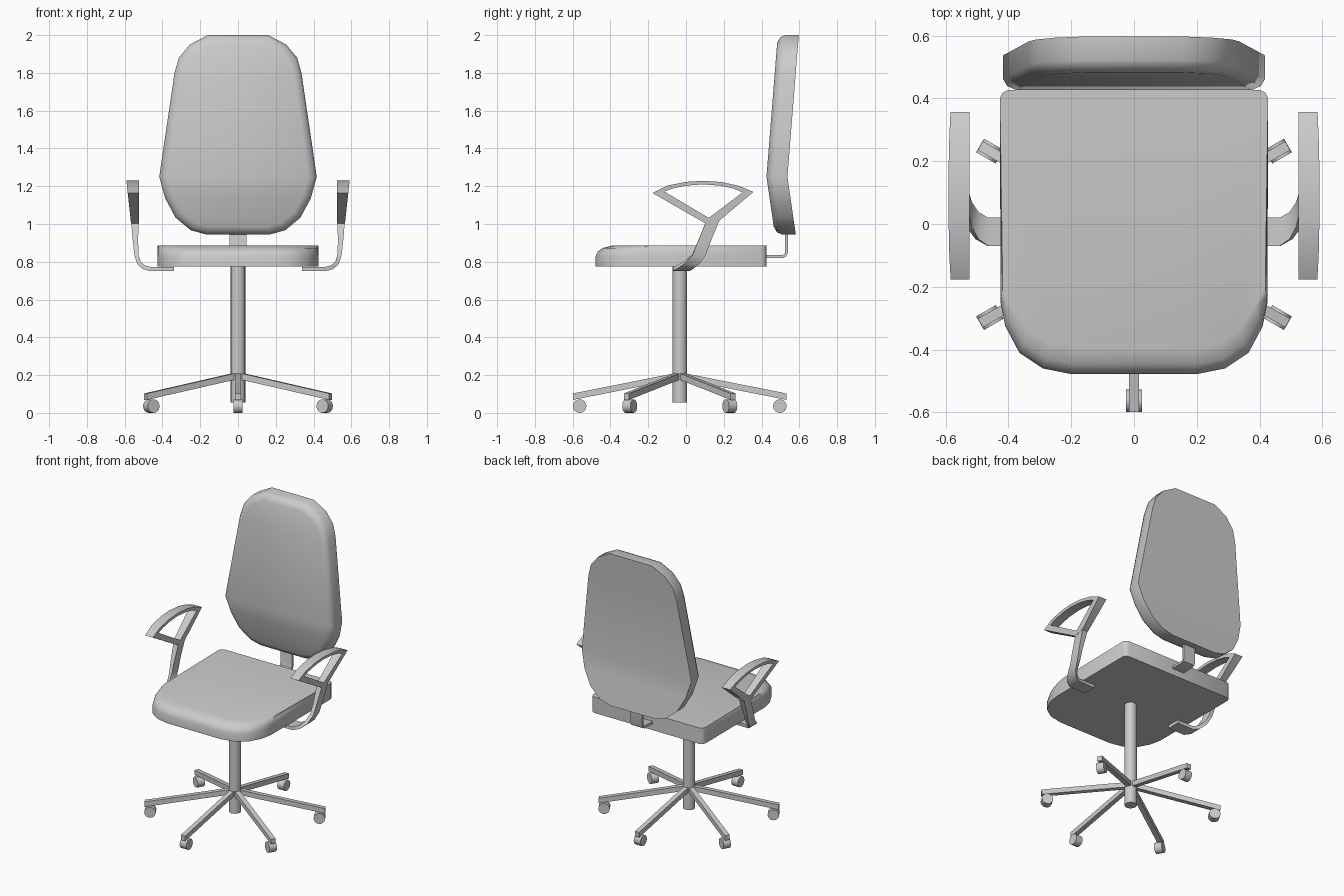
import bpy, bmesh, math
from mathutils import Vector, Matrix

if "Cube" in bpy.data.objects:
    bpy.data.objects.remove(bpy.data.objects["Cube"])


def make(name, verts, faces, angle=35):
    """Mesh object from points and faces, smooth with sharp edges kept."""
    me = bpy.data.meshes.new(name)
    me.from_pydata([tuple(v) for v in verts], [], faces)
    bm = bmesh.new()
    bm.from_mesh(me)
    bmesh.ops.remove_doubles(bm, verts=bm.verts, dist=1e-5)
    bmesh.ops.recalc_face_normals(bm, faces=bm.faces)
    bm.to_mesh(me)
    bm.free()
    ob = bpy.data.objects.new(name, me)
    bpy.context.collection.objects.link(ob)
    bpy.ops.object.select_all(action='DESELECT')
    ob.select_set(True)
    bpy.context.view_layer.objects.active = ob
    bpy.ops.object.shade_smooth_by_angle(angle=math.radians(angle))
    return ob


def bridge(rings, closed=False):
    """Points and side faces of a stack of equal closed loops."""
    n = len(rings[0])
    verts = [v for r in rings for v in r]
    last = len(rings) if closed else len(rings) - 1
    faces = []
    for k in range(last):
        a, b = k * n, ((k + 1) % len(rings)) * n
        faces += [(a + i, a + (i + 1) % n, b + (i + 1) % n, b + i) for i in range(n)]
    return verts, faces


def loft(name, rings, angle=35):
    n = len(rings[0])
    verts, faces = bridge(rings)
    faces += [tuple(range(n)), tuple(range(len(verts) - n, len(verts)))]
    return make(name, verts, faces, angle)


def cylinder(name, a, b, r, n=16):
    a, b = Vector(a), Vector(b)
    q = (b - a).to_track_quat('Z', 'Y')
    ring = [q @ Vector((r * math.cos(2 * math.pi * i / n), r * math.sin(2 * math.pi * i / n), 0))
            for i in range(n)]
    return loft(name, [[p + a for p in ring], [p + b for p in ring]])


# Seat: rounded outline, the front edge rolls over
low = [(.4, .427), (.418, .418), (.427, .4), (.425, -.25), (.41, -.325), (.365, -.41), (.29, -.46), (.2, -.478)]
top = [(.4, .427), (.418, .418), (.427, .4), (.418, -.2), (.385, -.27), (.335, -.335), (.27, -.38), (.19, -.395)]


def seat_ring(t, z):
    half = [Vector((a[0] + (b[0] - a[0]) * t, a[1] + (b[1] - a[1]) * t, z)) for a, b in zip(low, top)]
    return half + [Vector((-p.x, p.y, p.z)) for p in reversed(half)]


loft("seat", [seat_ring(0, .775), seat_ring(0, .83), seat_ring(.12, .853),
              seat_ring(.4, .872), seat_ring(1, .885)], 50)

# Backrest: tapered outline bent at its widest point, front edge rounded
outline = [(.17, .945), (.25, .967), (.33, 1.033), (.385, 1.135), (.417, 1.25), (.336, 1.8),
           (.313, 1.88), (.255, 1.95), (.16, 2.0)]


def back_ring(inset, depth):
    half = []
    for x, z in outline:
        h = .75 if z > 1.25 else .305
        z = 1.25 + (z - 1.25) * (1 - inset / h)
        y = .537 + ((z - 1.25) * .08 if z > 1.25 else (1.25 - z) * .145)
        half.append(Vector((x * (1 - inset / .38), y - depth, z)))
    return half + [Vector((-p.x, p.y, p.z)) for p in reversed(half)]


rings = [back_ring(0, 0), back_ring(0, .075), back_ring(.012, .098), back_ring(.04, .111)]
verts, faces = bridge(rings)
n, m = len(rings[0]), len(outline)
for base in (0, 3 * n):
    faces += [(base + i, base + i + 1, base + n - 2 - i, base + n - 1 - i) for i in range(m - 1)]
make("backrest", verts, faces, 45)

# Bent strip joining seat and backrest
path = [(.38, .828), (.51, .828), (.526, .834), (.532, .85), (.532, 1.0)]
norm = [(0, 1), (-.2, 1), (-.7, .7), (-1, .2), (-1, 0)]
loft("back_bracket", [[Vector((sx * .045, y + s * .008 * ny, z + s * .008 * nz))
                       for sx, s in ((-1, -1), (1, -1), (1, 1), (-1, 1))]
                      for (y, z), (ny, nz) in zip(path, norm)])

# Armrests: a bowed triangular loop on a curved strip post
outer = [(-.177, 1.164), (-.1, 1.203), (0, 1.223), (.09, 1.229), (.19, 1.222), (.28, 1.202),
         (.357, 1.17), (.177, 1.018), (.103, 1.003)]
inner = [(-.115, 1.172), (-.07, 1.188), (0, 1.203), (.09, 1.21), (.18, 1.203), (.25, 1.188),
         (.3, 1.168), (.126, 1.036), (.118, 1.034)]
# post: x, y, z, half width in y, half thickness, normal in xz
post = [(.34, -.025, .762, .045, .011, 0, 1), (.465, -.025, .762, .045, .011, -.1, 1),
        (.5, -.005, .772, .043, .011, -.45, .9), (.525, .03, .795, .04, .011, -.8, .6),
        (.537, .068, .835, .035, .011, -1, .25), (.543, .098, .91, .034, .014, -1, .07),
        (.546, .142, 1.018, .034, .02, -1, .05)]


def out_x(z):
    return .566 + .024 * (z - 1.0) / .22


for side, s in (("left", -1), ("right", 1)):
    loops = [[Vector((s * (out_x(z) if o else .524), y, z)) for y, z in loop]
             for loop, o in ((outer, 0), (outer, 1), (inner, 1), (inner, 0))]
    make(side + "_armrest", *bridge(loops, closed=True), 30)
    loft(side + "_arm_post", [[Vector((s * (x + k * t * nx), y + j * w, z + k * t * nz))
                               for j, k in ((-1, -1), (1, -1), (1, 1), (-1, 1))]
                              for x, y, z, w, t, nx, nz in post])

# Column and six-legged base with casters
CY = -.033
cylinder("column", (0, CY, .055), (0, CY, .79), .039)
for i in range(6):
    rot = Matrix.Translation((0, CY, 0)) @ Matrix.Rotation(math.radians(30 + 60 * i), 4, 'Z')
    loft(f"base_leg_{i + 1}", [[rot @ Vector((r, j * .016, z + k * .017))
                                for j, k in ((-1, -1), (1, -1), (1, 1), (-1, 1))]
                               for r, z in ((0, .198), (.565, .086))])
    cylinder(f"caster_{i + 1}", rot @ Vector((.53, -.025, .036)), rot @ Vector((.53, .025, .036)), .036)
